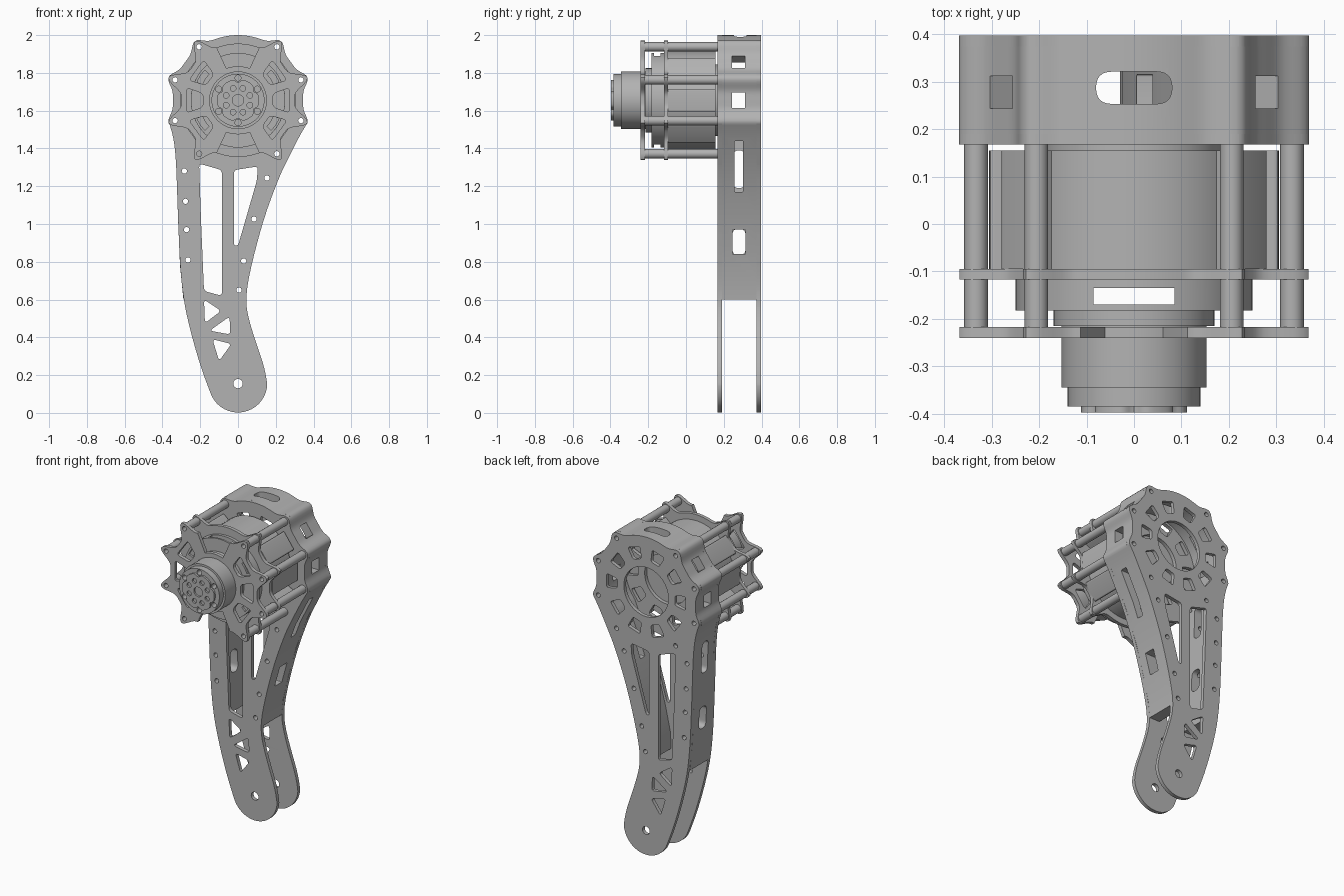
import bpy, bmesh
from math import sin, cos, pi, radians, exp
from mathutils import Vector

cube = bpy.data.objects.get("Cube")
if cube:
    bpy.data.objects.remove(cube)

metal = bpy.data.materials.new("grey metal")
metal.use_nodes = True
grey = (0.45, 0.45, 0.45, 1)
metal.diffuse_color = grey
metal.node_tree.nodes["Principled BSDF"].inputs["Base Color"].default_value = grey

CZ = 1.655                                   # height of the motor axis
BOLTS = [18 + 36 * k for k in range(10) if k not in (2, 7)]
BOLT_R = 0.35


def polar(r, deg, cx=0, cz=CZ):
    return (cx + r * cos(radians(deg)), cz + r * sin(radians(deg)))


def circle(r, cx=0, cz=CZ, n=48):
    return [polar(r, 360 * i / n, cx, cz) for i in range(n)]


def hole(p, r=0.014):
    return circle(r, p[0], p[1], 16)


def arc(r, a, b, n=24):
    return [polar(r, a + (b - a) * i / n) for i in range(n + 1)]


def fillet(pts, r, n=4):
    """Round every corner of a closed loop."""
    out = []
    for i, p in enumerate(pts):
        p, a, b = Vector(p), Vector(pts[i - 1]), Vector(pts[(i + 1) % len(pts)])
        s = p + (a - p).normalized() * min(r, (a - p).length * 0.49)
        e = p + (b - p).normalized() * min(r, (b - p).length * 0.49)
        for k in range(n + 1):
            t = k / n
            out.append(tuple(s * (1 - t) ** 2 + p * 2 * t * (1 - t) + e * t * t))
    return out


def lobed(base, deg):
    """Radius of a round plate with an ear at each bolt."""
    bump = max(exp(-(((deg - b + 180) % 360 - 180) / 7) ** 2) for b in BOLTS)
    return base + (0.387 - base) * bump


def wedge(deg, r0, r1, w0, w1, rad=0.015):
    """Radial trapezoid window."""
    u = Vector((cos(radians(deg)), sin(radians(deg))))
    v = Vector((-u.y, u.x))
    c = Vector((0, CZ))
    pts = [c + u * r0 - v * w0, c + u * r1 - v * w1, c + u * r1 + v * w1, c + u * r0 + v * w0]
    return fillet(pts, rad)


def rect(cx, cz, w, h, rad):
    return fillet([(cx - w, cz - h), (cx + w, cz - h), (cx + w, cz + h), (cx - w, cz + h)], rad, 6)


def plate(name, loops, y0, y1):
    """Extrude x-z loops (inner loops are holes) from y0 to y1."""
    cu = bpy.data.curves.new(name, 'CURVE')
    cu.dimensions, cu.fill_mode, cu.extrude = '2D', 'BOTH', (y1 - y0) / 2
    for loop in loops:
        sp = cu.splines.new('POLY')
        sp.points.add(len(loop) - 1)
        for q, p in zip(sp.points, loop):
            q.co = (p[0], p[1], 0, 1)
        sp.use_cyclic_u = True
    tmp = bpy.data.objects.new(name, cu)
    bpy.context.collection.objects.link(tmp)
    me = bpy.data.meshes.new_from_object(tmp.evaluated_get(bpy.context.evaluated_depsgraph_get()))
    bpy.data.objects.remove(tmp)
    bm = bmesh.new()
    bm.from_mesh(me)
    for v in bm.verts:
        v.co = (v.co.x, (y0 + y1) / 2 - v.co.z, v.co.y)
    bmesh.ops.remove_doubles(bm, verts=bm.verts, dist=1e-5)
    bmesh.ops.recalc_face_normals(bm, faces=bm.faces)
    bm.to_mesh(me)
    bm.free()
    me.name = name
    me.materials.clear()
    me.materials.append(metal)
    ob = bpy.data.objects.new(name, me)
    bpy.context.collection.objects.link(ob)
    return ob


# Leg outline: eared head, straight left edge, round foot, curved right edge
head = [polar(lobed(0.345, a), a) for a in range(-20, 201, 2)]
left_edge = [(-.34, 1.45), (-.328, 1.34), (-.317, 1.02), (-.307, .78), (-.289, .6)]
lower_left = [(-.254, .44), (-.2, .25)]
foot = [polar(0.155, a, 0, 0.157) for a in range(200, 366, 8)]
lower_right = [(.138, .25), (.09, .386), (.05, .52)]
right_edge = [(.042, .6), (.053, .7), (.09, .86), (.143, 1.05), (.222, 1.26), (.275, 1.365), (.328, 1.47)]
outline = fillet(head + left_edge + lower_left + foot + lower_right + right_edge, 0.1, 3)

ear_holes = [hole(polar(BOLT_R, a)) for a in BOLTS]
wall_holes = [hole(p) for p in ((-.284, 1.28), (-.278, 1.12), (-.272, .97), (-.265, .81),
                                (.153, 1.243), (.085, 1.026), (.03, .804), (.005, .65))]
leg_windows = [fillet(p, 0.02) for p in (
    [(-.206, 1.32), (-.085, 1.285), (-.085, .62), (-.18, .645), (-.195, 1.0)],
    [(-.022, 1.285), (.105, 1.305), (.1, 1.23), (.0, .885), (-.022, .885)],
    [(-.18, .6), (-.09, .54), (-.175, .475)],
    [(-.045, .51), (-.15, .435), (-.04, .415)],
    [(-.135, .39), (-.035, .365), (-.1, .275)])]
head_windows = [wedge(36 * k, 0.2, 0.275, 0.03, 0.045) for k in range(10)]
pivot = [circle(0.025, 0, 0.155, 24)]
for name, y0, y1 in (("front_leg_plate", .167, .19), ("rear_leg_plate", .374, .397)):
    plate(name, [outline, circle(0.155)] + ear_holes + wall_holes + leg_windows + head_windows + pivot, y0, y1)

# Wall joining the two leg plates, open at the bottom
inner = [(-.21, .6), (-.225, .95), (-.24, 1.3)] + arc(0.29, 215, -40, 60) + \
        [(.13, 1.24), (.055, 1.03), (.01, .86), (-.025, .7), (-.03, .6)]
wall = plate("leg_wall", [head + left_edge + inner + right_edge] + ear_holes + wall_holes, .19, .374)

# Windows cut in the wall
cutters = [plate("cutter", [wedge(a, 0.22, 0.45, 0.04, 0.04, 0.004)], .243, .312) for a in (0, 36, 144, 180)]
for loop, x0, x1 in ((rect(.28, 1.305, .022, .135, .005), -.5, -.03),
                     (rect(.28, .905, .035, .065, .005), -.5, .04),
                     (rect(.28, 1.29, .03, .1, .03), .1, .5),
                     (rect(.28, .905, .035, .07, .035), .12, .5)):
    c = plate("cutter", [loop], x0, x1)
    c.rotation_euler.z = pi / 2
    cutters.append(c)
slot = plate("cutter", [rect(0, -.287, .08, .034, .034)], 1.85, 2.1)
slot.rotation_euler.x = pi / 2
cutters.append(slot)
for c in cutters:
    c.hide_render = True
    m = wall.modifiers.new("window", 'BOOLEAN')
    m.operation, m.solver, m.object = 'DIFFERENCE', 'EXACT', c
bpy.context.view_layer.update()
cut = bpy.data.meshes.new_from_object(wall.evaluated_get(bpy.context.evaluated_depsgraph_get()))
wall.modifiers.clear()
wall.data = cut
for c in cutters:
    bpy.data.objects.remove(c)

# Motor body with raised panels between the rods
plate("motor_body", [circle(0.262, n=64)], -.097, .155)
plate("motor_rear_flange", [circle(0.19)], .155, .168)
for a in (0, 36, 144, 180, 216, 324):
    plate("motor_panel", [wedge(a, 0.2, 0.305, 0.05, 0.062, 0.012)], -.095, .155)

# Motor front housing with a cross gap and curved slits
slits = [arc(0.237, a - 9, a + 9, 10) + arc(0.207, a + 9, a - 9, 10) for a in (33, 147, 213, 327)]
plate("housing_rear", [circle(0.25, n=64)], -.135, -.097)
for a in (0, 180):
    plate("housing_side", [arc(0.25, a - 70, a + 70, 40)], -.17, -.135)
plate("housing_front", [circle(0.25, n=64)] + slits, -.182, -.17)
plate("housing_step", [circle(0.17)], -.215, -.182)

# Eared plates in front of the leg, and the tubes that hold them
ring = [polar(lobed(0.3, a), a) for a in range(0, 360, 2)]
plate("middle_plate", [ring, circle(0.24)] + ear_holes, -.117, -.095)
winged = [polar(0.18 if min(abs(a - 90), abs(a - 270)) < 21 else lobed(0.3, a), a) for a in range(0, 360, 2)]
front_windows = [wedge(a, 0.185, 0.272, 0.035, 0.066, 0.02) for a in (0, 36, 144, 180, 216, 324)]
plate("front_plate", [winged, circle(0.145)] + ear_holes + front_windows, -.24, -.217)
for a in BOLTS:
    p = polar(BOLT_R, a)
    for y0, y1 in ((-.217, -.117), (-.095, .167)):
        plate("spacer_tube", [hole(p, 0.025), hole(p)], y0, y1)

# Output hub
plate("hub_drum", [circle(0.153, n=64)], -.345, -.215)
hub_bolts = [hole(polar(0.118, 30 + 60 * k), 0.016) for k in range(6)]
plate("hub_face", [circle(0.14, n=64)] + hub_bolts, -.385, -.345)
rosette = [polar(0.112 - 0.017 * exp(-(((a - 30) % 60 - (60 if (a - 30) % 60 > 30 else 0)) / 9) ** 2), a)
           for a in range(0, 360, 3)]
hub_holes = [hole(polar(0.068, 22.5 + 45 * k), 0.015) for k in range(8)]
plate("hub_rosette", [rosette, circle(0.03, n=24)] + hub_holes, -.397, -.385)

# Smooth the round sides, keep the edges sharp
bpy.ops.object.select_all(action='DESELECT')
for ob in bpy.context.scene.objects:
    if ob.type == 'MESH' and metal.name in ob.data.materials:
        ob.select_set(True)
        bpy.context.view_layer.objects.active = ob
bpy.ops.object.shade_smooth_by_angle(angle=radians(30))
